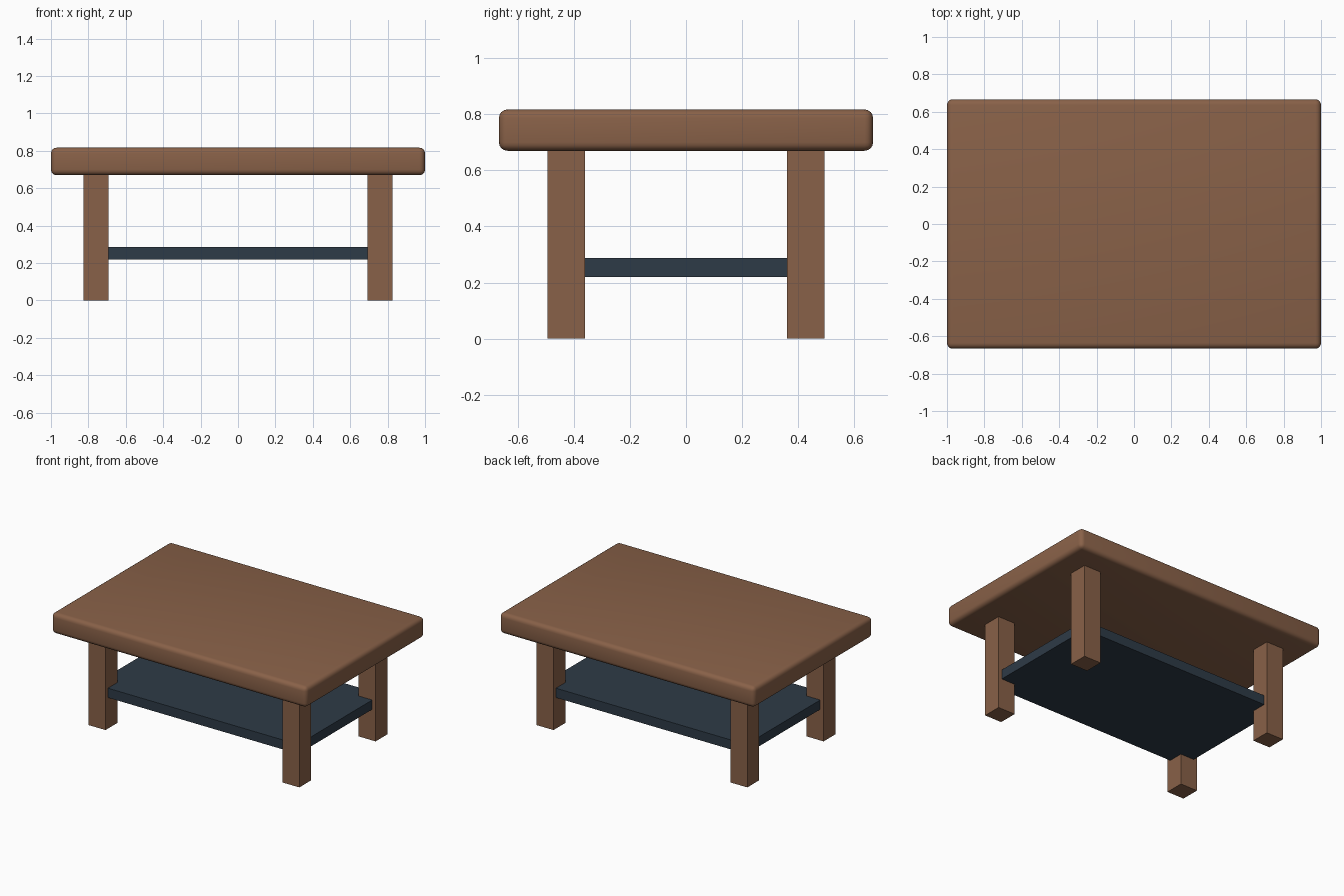
import bpy

if "Cube" in bpy.data.objects:
    bpy.data.objects.remove(bpy.data.objects["Cube"])


def material(name, color):
    mat = bpy.data.materials.new(name)
    mat.diffuse_color = (*color, 1)
    mat.use_nodes = True
    mat.node_tree.nodes["Principled BSDF"].inputs["Base Color"].default_value = mat.diffuse_color
    return mat


def box(name, center, size, mat):
    bpy.ops.mesh.primitive_cube_add(size=1, location=center)
    obj = bpy.context.object
    obj.name = name
    obj.scale = size
    bpy.ops.object.transform_apply(location=False, rotation=False, scale=True)
    obj.data.materials.append(mat)
    return obj


wood = material("brown_wood", (0.25, 0.12, 0.065))
dark = material("dark_slate", (0.027, 0.043, 0.063))

# Thick tabletop with softly rounded edges
top = box("tabletop", (0, 0, 0.743), (2.0, 1.333, 0.147), wood)
bevel = top.modifiers.new("rounded_edges", 'BEVEL')
bevel.width = 0.03
bevel.segments = 4
bpy.ops.object.modifier_apply(modifier=bevel.name)
bpy.ops.object.shade_smooth_by_angle()

# Four square legs
for side, x in (("left", -0.76), ("right", 0.76)):
    for end, y in (("front", -0.427), ("back", 0.427)):
        box(f"{end}_{side}_leg", (x, y, 0.335), (0.133, 0.133, 0.67), wood)

# Lower shelf, let into the legs at its corners
box("lower_shelf", (0, 0, 0.253), (1.6, 0.933, 0.067), dark)
